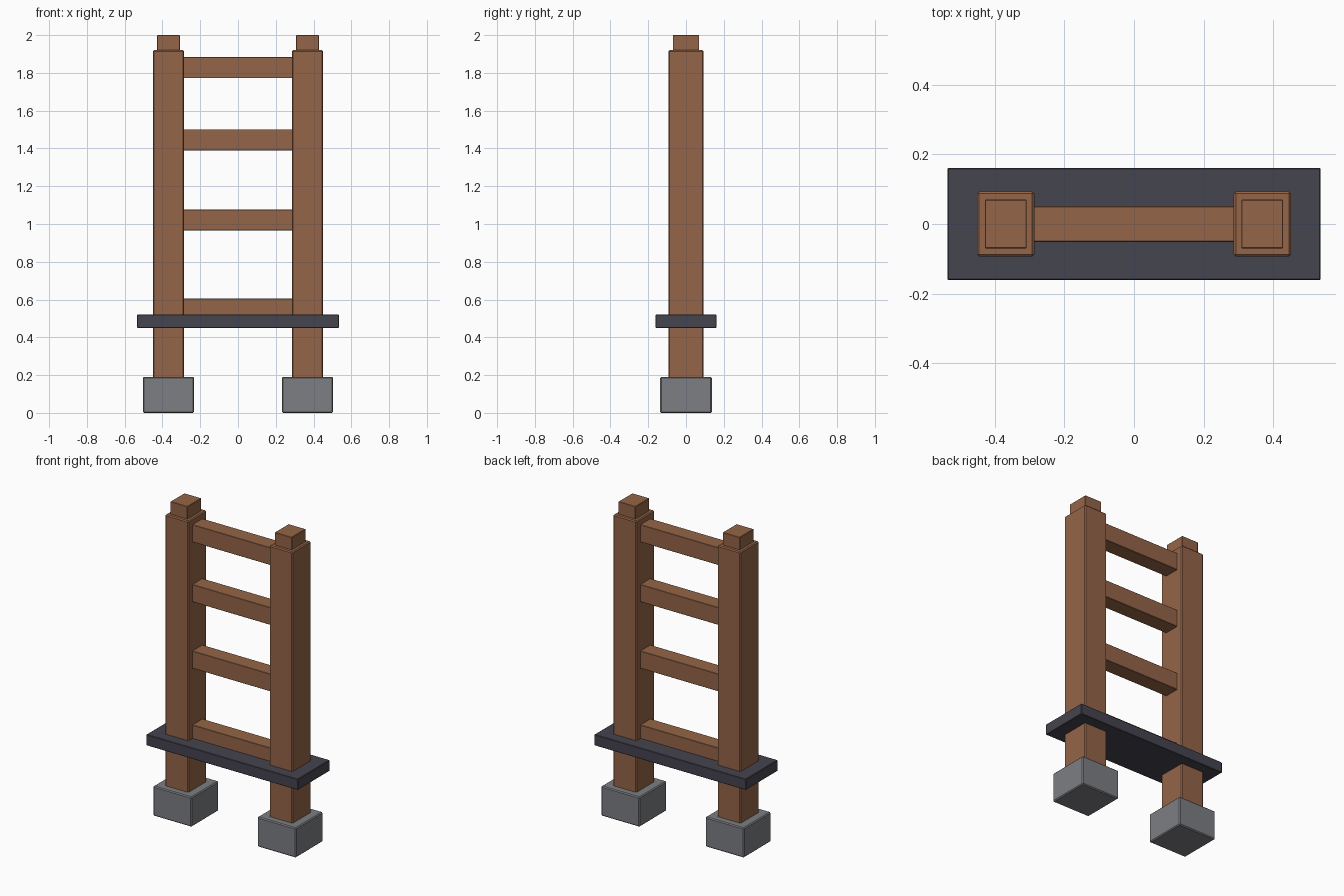
import bpy

if "Cube" in bpy.data.objects:
    bpy.data.objects.remove(bpy.data.objects["Cube"], do_unlink=True)


def material(name, rgb):
    mat = bpy.data.materials.new(name)
    mat.use_nodes = True
    color = (*rgb, 1.0)
    mat.diffuse_color = color
    mat.node_tree.nodes["Principled BSDF"].inputs["Base Color"].default_value = color
    return mat


wood = material("brown wood", (0.30, 0.13, 0.065))
stone = material("grey stone", (0.205, 0.21, 0.225))
slate = material("dark slate", (0.06, 0.058, 0.08))


def box(name, x, z_low, z_high, width, depth, mat, bevel=0.006):
    """Slightly chamfered block spanning z_low to z_high."""
    bpy.ops.mesh.primitive_cube_add(size=1, location=(x, 0, (z_low + z_high) / 2))
    obj = bpy.context.object
    obj.name = obj.data.name = name
    obj.scale = (width, depth, z_high - z_low)
    bpy.ops.object.transform_apply(location=False, rotation=False, scale=True)
    obj.data.materials.append(mat)
    mod = obj.modifiers.new("chamfer", "BEVEL")
    mod.width = bevel
    mod.segments = 1
    return obj


# Posts with their feet and caps
for side, sign in (("left", 1), ("right", -1)):
    x = sign * 0.368
    box(side + "_foot", x, 0, 0.19, 0.272, 0.274, stone)
    box(side + "_post", x, 0.17, 1.92, 0.164, 0.186, wood)
    box(side + "_post_cap", x, 1.90, 2.0, 0.12, 0.14, wood, 0.002)

# Rungs between the posts
for i, top in enumerate((0.605, 1.077, 1.501, 1.883)):
    box(f"rung_{i + 1}", 0, top - 0.111, top, 0.60, 0.102, wood, 0.002)

# Shelf plank crossing both posts
box("shelf_plank", 0, 0.45, 0.52, 1.07, 0.322, slate, 0.003)
